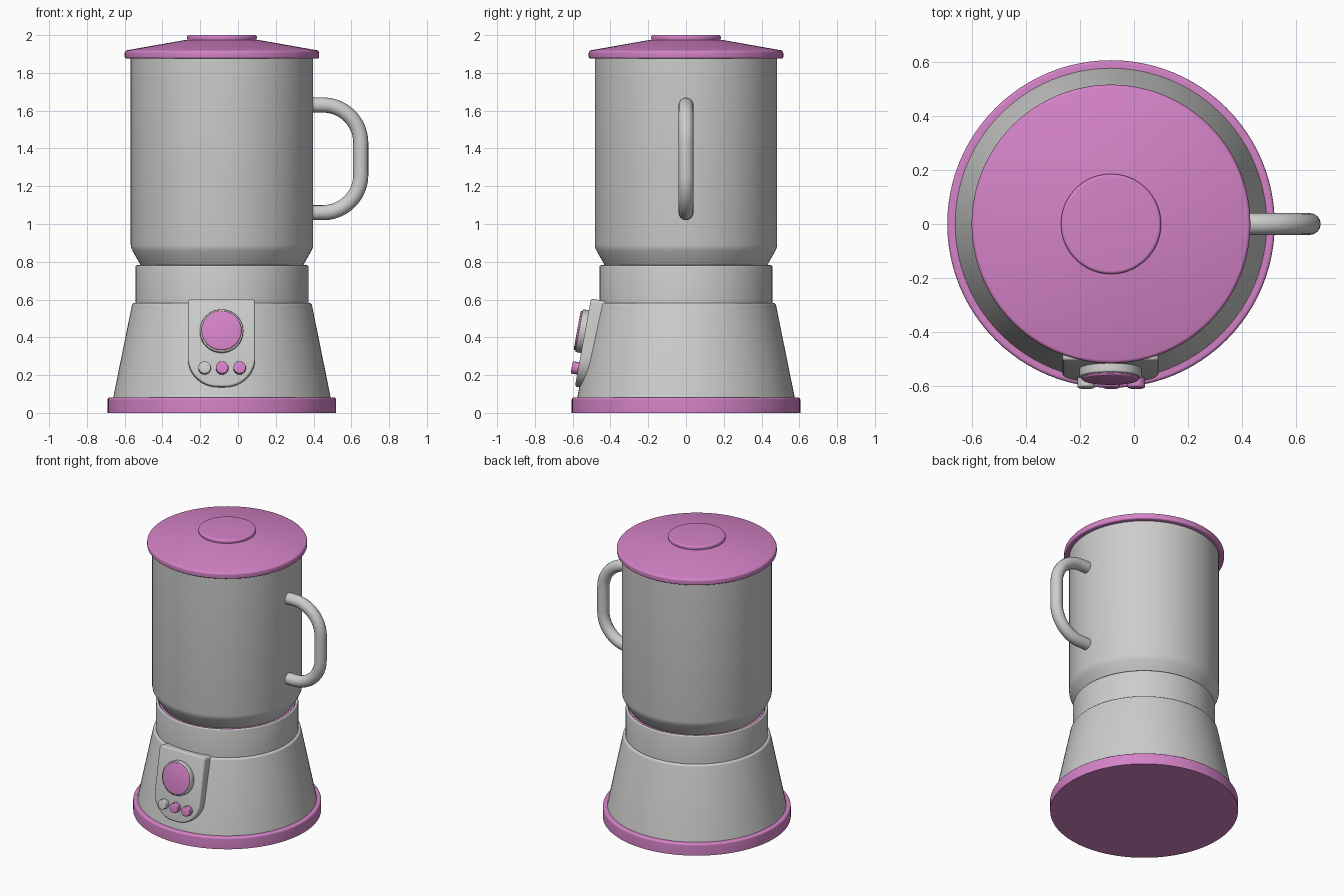
import bpy, bmesh, math
from mathutils import Matrix

if "Cube" in bpy.data.objects:
    bpy.data.objects.remove(bpy.data.objects["Cube"])

CX = -0.085          # x of the blender's upright axis
SEG = 96


def material(name, rgb):
    m = bpy.data.materials.new(name)
    m.diffuse_color = (*rgb, 1)
    m.use_nodes = True
    m.node_tree.nodes["Principled BSDF"].inputs["Base Color"].default_value = m.diffuse_color
    return m


PINK = material("pink plastic", (0.66, 0.225, 0.57))
GREY = material("light grey", (0.61, 0.61, 0.605))


def finish(name, bm, mat, matrix):
    bmesh.ops.recalc_face_normals(bm, faces=bm.faces)
    me = bpy.data.meshes.new(name)
    bm.to_mesh(me)
    bm.free()
    me.materials.append(mat)
    for p in me.polygons:
        p.use_smooth = True
    me.set_sharp_from_angle(angle=math.radians(32))
    ob = bpy.data.objects.new(name, me)
    ob.matrix_world = matrix
    bpy.context.collection.objects.link(ob)
    return ob


def lathe(name, profile, mat, matrix=Matrix.Translation((CX, 0, 0)), seg=SEG):
    """Spin an (r, z) profile round z; the ends are closed with flat caps."""
    bm = bmesh.new()
    rings = [[bm.verts.new((r * math.cos(2 * math.pi * i / seg),
                            r * math.sin(2 * math.pi * i / seg), z))
              for i in range(seg)] for r, z in profile]
    for a, b in zip(rings, rings[1:]):
        for i in range(seg):
            j = (i + 1) % seg
            bm.faces.new((a[i], a[j], b[j], b[i]))
    bm.faces.new(rings[0])
    bm.faces.new(rings[-1])
    return finish(name, bm, mat, matrix)


def arc(cx, cy, r, a0, a1, n=6):
    """Points on a circular arc, angles in degrees."""
    return [(cx + r * math.cos(math.radians(a0 + (a1 - a0) * i / n)),
             cy + r * math.sin(math.radians(a0 + (a1 - a0) * i / n)))
            for i in range(n + 1)]


# Base foot, housing and collar
lathe("base_foot", [(0.605, 0)] + arc(0.593, 0.07, 0.012, 0, 90) + [(0.5, 0.082)], PINK)
lathe("base_housing", [(0.578, 0.07)] + arc(0.462, 0.567, 0.015, 12, 90) + [(0.4, 0.582)], GREY)
lathe("collar", [(0.458, 0.55)] + arc(0.449, 0.773, 0.009, 0, 180) + [(0.44, 0.765), (0.3, 0.765)], GREY)
lathe("coupling_disc", [(0.438, 0.76), (0.438, 0.774)], PINK)

# Jar with tapered bottom
lathe("jar", [(0.425, 0.776), (0.432, 0.785), (0.472, 0.855), (0.48, 0.872),
              (0.483, 0.89), (0.483, 1.885)], GREY)

# Lid and its cap
lathe("lid", [(0.45, 1.876)] + arc(0.505, 1.886, 0.01, -90, 0)
      + arc(0.5, 1.905, 0.015, 0, 80) + [(0.19, 1.975), (0.1, 1.98)], PINK)
lathe("lid_cap", [(0.183, 1.96)] + arc(0.175, 1.982, 0.009, -20, 0)
      + arc(0.173, 1.988, 0.012, 0, 90), PINK)

# Handle: a tube along a rounded D path
path = [(0.37, 1.63)] + arc(0.45, 1.43, 0.2, 90, 0, 12) \
    + arc(0.45, 1.26, 0.2, 0, -90, 12) + [(0.37, 1.06)]
curve = bpy.data.curves.new("handle", 'CURVE')
curve.dimensions = '3D'
curve.bevel_depth = 0.04
curve.bevel_resolution = 6
curve.use_fill_caps = True
spline = curve.splines.new('POLY')
spline.points.add(len(path) - 1)
for p, (x, z) in zip(spline.points, path):
    p.co = (x, 0, z, 1)
spline.use_smooth = True
curve.materials.append(GREY)
handle = bpy.data.objects.new("handle", curve)
bpy.context.collection.objects.link(handle)
bpy.context.view_layer.objects.active = handle
handle.select_set(True)
bpy.ops.object.convert(target='MESH')

# Control panel: slab leaning back with the housing (local z points outward)
FRAME = Matrix.Translation((CX - 0.002, -0.534, 0.435)) @ Matrix.Rotation(math.radians(79.6), 4, 'X')
outline = (arc(0.160, 0.155, 0.018, 90, 0, 4)[::-1] + arc(-0.160, 0.155, 0.018, 180, 90, 4)[::-1]
           + arc(-0.018, -0.14, 0.16, 180, 270, 12) + arc(0.018, -0.14, 0.16, 270, 360, 12))
bm = bmesh.new()
face = bm.faces.new([bm.verts.new((u, v, -0.11)) for u, v in outline])
ext = bmesh.ops.extrude_face_region(bm, geom=[face])["geom"]
top = [g for g in ext if isinstance(g, bmesh.types.BMVert)]
bmesh.ops.translate(bm, verts=top, vec=(0, 0, 0.11))
front = [e for e in bm.edges if all(v.co.z > -0.01 for v in e.verts)]
bmesh.ops.bevel(bm, geom=front, offset=0.01, segments=3, profile=0.5, affect='EDGES')
finish("control_panel", bm, GREY, FRAME)


# Dial and buttons on the panel
def on_panel(u, v):
    return FRAME @ Matrix.Translation((u, v, 0))


lathe("dial_ring", [(0.115, -0.01), (0.115, 0.022)] + arc(0.109, 0.026, 0.006, 0, 90, 3)
      + [(0.1, 0.032)], GREY, on_panel(0, -0.005), 48)
lathe("dial_face", [(0.106, 0.02), (0.106, 0.036)] + arc(0.1, 0.037, 0.005, 0, 90, 3),
      PINK, on_panel(0, -0.005), 48)
for i, mat in enumerate((GREY, PINK, PINK)):
    lathe(f"button_{i + 1}", [(0.033, -0.01), (0.033, 0.026)] + arc(0.028, 0.03, 0.005, 0, 90, 3),
          mat, on_panel(-0.0925 + 0.0925 * i + 0.003, -0.203), 32)
